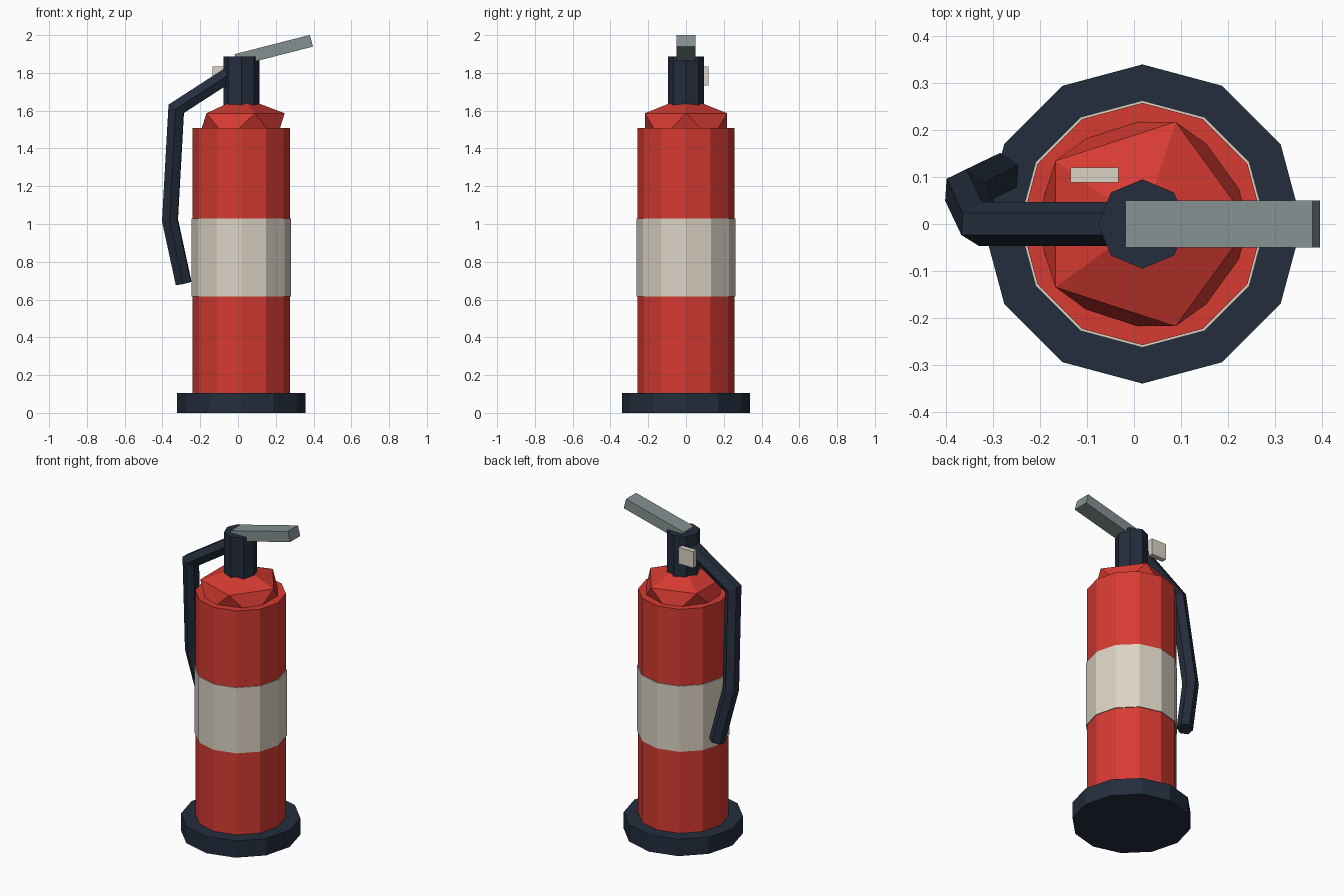
import bpy, bmesh, math
from mathutils import Vector

cube = bpy.data.objects.get("Cube")
if cube:
    bpy.data.objects.remove(cube, do_unlink=True)

AXIS = 0.018  # x of the tank's centre line


def material(name, rgb):
    m = bpy.data.materials.new(name)
    m.use_nodes = True
    m.diffuse_color = (*rgb, 1)
    m.node_tree.nodes["Principled BSDF"].inputs["Base Color"].default_value = (*rgb, 1)
    return m


red = material("red_paint", (0.67, 0.043, 0.032))
cream = material("cream_label", (0.71, 0.65, 0.55))
dark = material("dark_rubber", (0.0176, 0.027, 0.048))
grey = material("grey_metal", (0.23, 0.28, 0.284))


def finish(name, mat):
    ob = bpy.context.object
    ob.name = ob.data.name = name
    ob.data.materials.append(mat)
    return ob


def drum(name, mat, sides, radius, bottom, top):
    bpy.ops.mesh.primitive_cylinder_add(
        vertices=sides, radius=radius, depth=top - bottom,
        location=(AXIS, 0, (bottom + top) / 2))
    return finish(name, mat)


def box(name, mat, size, centre, tilt=0):
    bpy.ops.mesh.primitive_cube_add(size=1, location=centre, rotation=(0, tilt, 0))
    ob = finish(name, mat)
    ob.scale = size
    return ob


def mitred_tube(name, mat, path, radius, sides=6):
    """Sweep a polygon along a path, with mitred joints and closed ends."""
    pts = [Vector(p) for p in path]
    dirs = [(b - a).normalized() for a, b in zip(pts, pts[1:])]
    side = Vector((0, 1, 0))
    up = dirs[0].cross(side).normalized()
    ring = []
    for i in range(sides):
        a = 2 * math.pi * i / sides
        ring.append(pts[0] + radius * (math.cos(a) * side + math.sin(a) * up))
    bm = bmesh.new()
    prev = [bm.verts.new(p) for p in ring]
    bm.faces.new(prev)
    for i, d in enumerate(dirs):
        nxt = dirs[i + 1] if i + 1 < len(dirs) else d
        normal = d + nxt
        ring = [p + d * ((pts[i + 1] - p).dot(normal) / d.dot(normal)) for p in ring]
        cur = [bm.verts.new(p) for p in ring]
        for j in range(sides):
            k = (j + 1) % sides
            bm.faces.new((prev[j], prev[k], cur[k], cur[j]))
        prev = cur
    bm.faces.new(prev)
    bmesh.ops.recalc_face_normals(bm, faces=bm.faces)
    mesh = bpy.data.meshes.new(name)
    bm.to_mesh(mesh)
    bm.free()
    mesh.materials.append(mat)
    ob = bpy.data.objects.new(name, mesh)
    bpy.context.collection.objects.link(ob)
    return ob


# Tank: base foot, body and label band
drum("base", dark, 12, 0.34, 0, 0.105)
drum("tank", red, 12, 0.258, 0.05, 1.507)
drum("label_band", cream, 12, 0.263, 0.617, 1.028)

# Faceted shoulder, half sunk into the tank
bpy.ops.mesh.primitive_ico_sphere_add(subdivisions=1, radius=1, location=(AXIS, 0, 1.516))
finish("shoulder", red).scale = (0.256, 0.256, 0.157)

# Valve, lever and pressure tag
drum("valve", dark, 8, 0.095, 1.6, 1.887)
box("lever", grey, (0.412, 0.1, 0.064), (0.189, 0, 1.919), -0.25)
box("safety_tag", cream, (0.102, 0.032, 0.102), (-0.084, 0.104, 1.784))

# Hose from the valve down the model's right side
mitred_tube("hose", dark, [(-0.03, 0, 1.802), (-0.327, 0, 1.61),
                           (-0.36, 0.07, 1.02), (-0.288, 0.105, 0.687)], 0.047)
